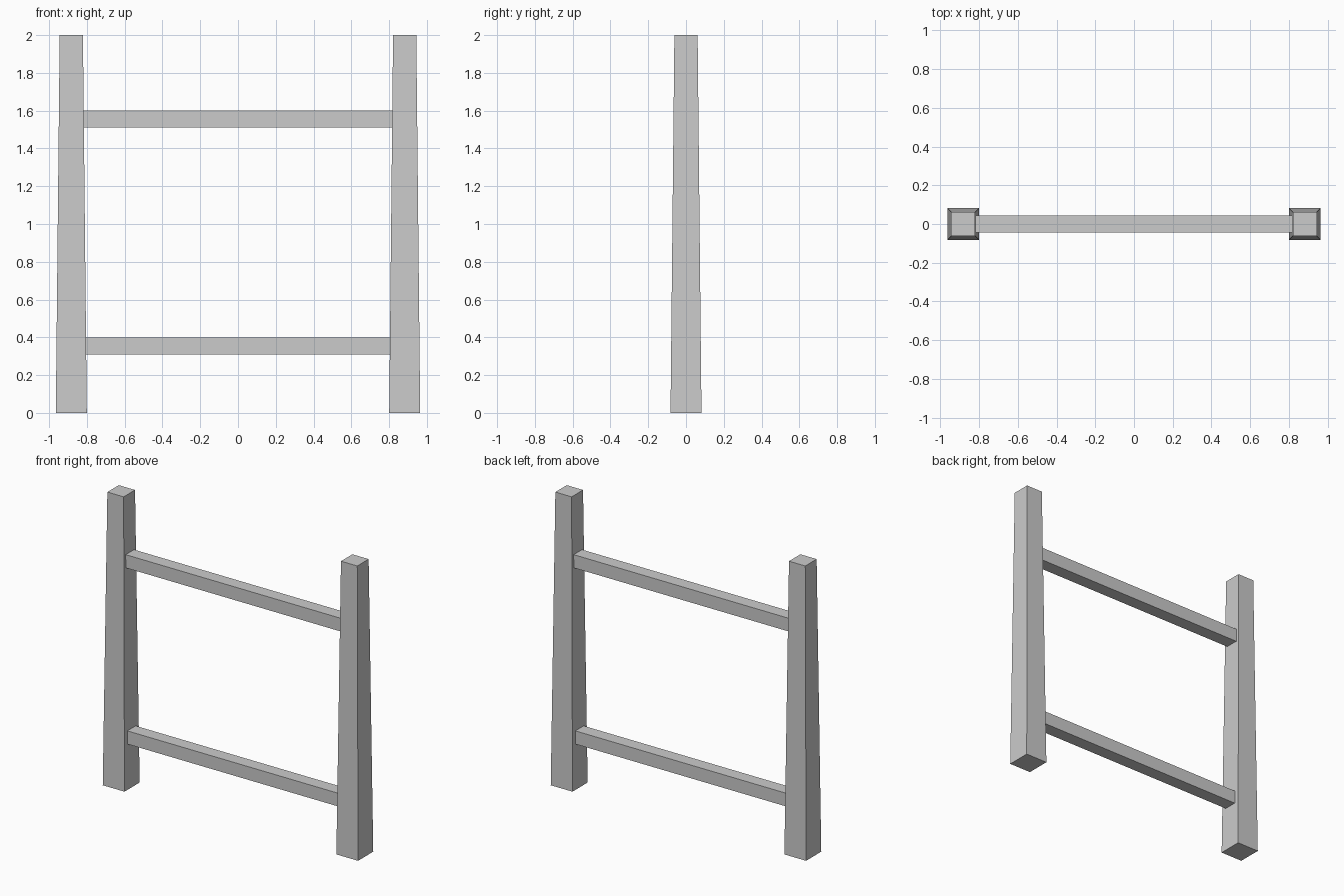
import bpy, bmesh

if "Cube" in bpy.data.objects:
    bpy.data.objects.remove(bpy.data.objects["Cube"])


def tapered_box(name, center, size, taper=1.0):
    """Box whose top face is scaled by taper about its own centre."""
    bm = bmesh.new()
    bmesh.ops.create_cube(bm, size=1)
    for v in bm.verts:
        k = taper if v.co.z > 0 else 1.0
        v.co = (v.co.x * size[0] * k, v.co.y * size[1] * k, v.co.z * size[2])
    mesh = bpy.data.meshes.new(name)
    bm.to_mesh(mesh)
    bm.free()
    obj = bpy.data.objects.new(name, mesh)
    obj.location = center
    bpy.context.collection.objects.link(obj)
    return obj


# Tapered square posts
for side, label in ((-1, "left"), (1, "right")):
    tapered_box(label + "_post", (side * 0.8825, 0, 1), (0.164, 0.164, 2), 0.75)

# Cross rails, ends set slightly into the posts
for z, label in ((0.355, "lower"), (1.555, "upper")):
    tapered_box(label + "_rail", (0, 0, z), (1.66, 0.09, 0.09))
